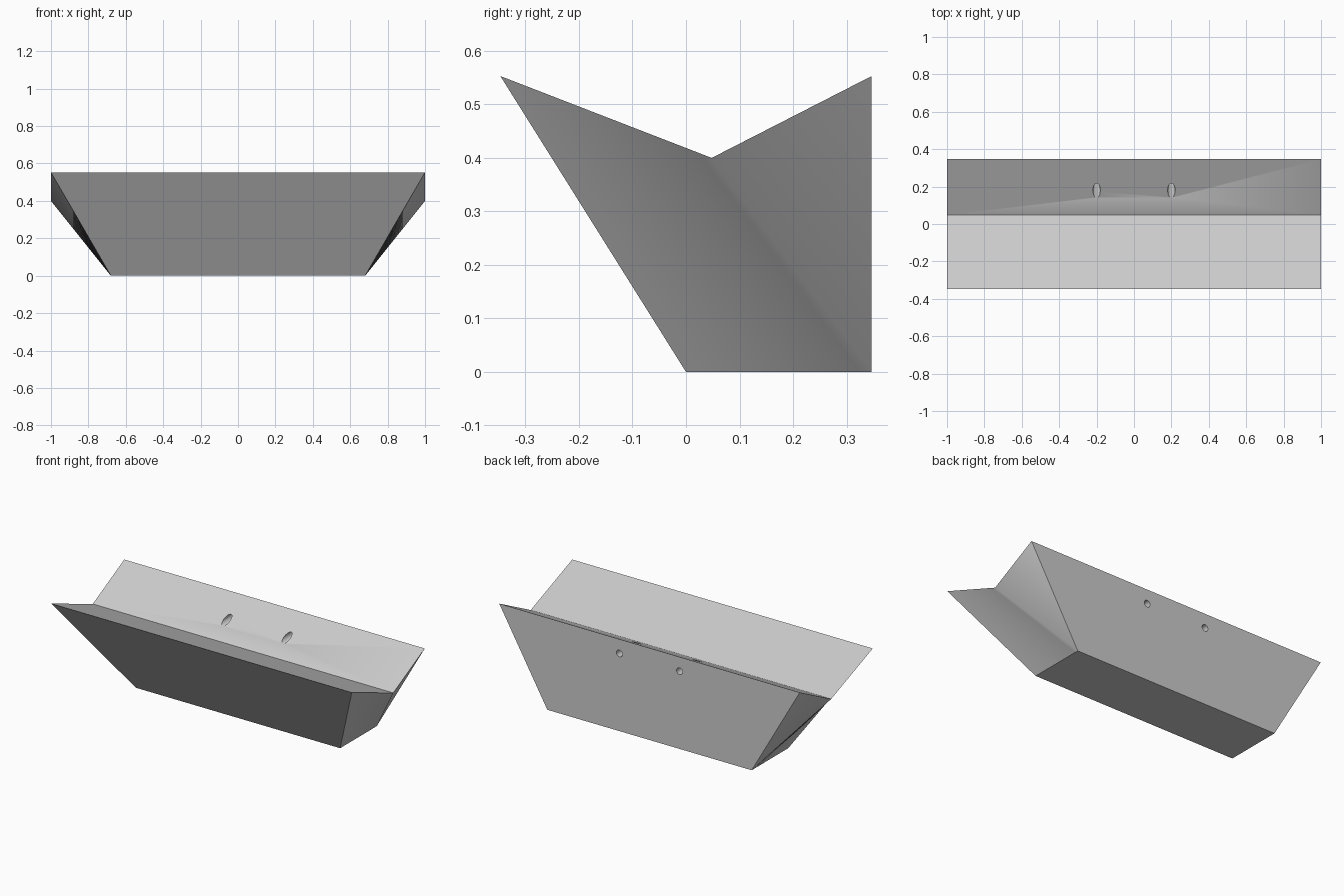
import bpy, bmesh, math
from mathutils import Vector

if "Cube" in bpy.data.objects:
    bpy.data.objects.remove(bpy.data.objects["Cube"])

TOP, VALLEY_Z, DEPTH, FOOT, STRIPS = 0.553, 0.40, 0.347, 0.68, 16

grey = bpy.data.materials.new("plain grey")
grey.use_nodes = True
colour = (0.6, 0.6, 0.6, 1)
grey.diffuse_color = colour
grey.node_tree.nodes["Principled BSDF"].inputs["Base Color"].default_value = colour

# V-topped ledge whose ends are ruled between the front slope and the base
bm = bmesh.new()


def end_points(side):
    front_top = Vector((side, -DEPTH, TOP))
    valley = Vector((side, 0.048, VALLEY_Z))
    base_front = Vector((side * FOOT, 0, 0))
    base_back = Vector((side * FOOT, DEPTH, 0))
    steps = [i / STRIPS for i in range(STRIPS + 1)]
    upper = [bm.verts.new(front_top.lerp(valley, s)) for s in steps]
    lower = [bm.verts.new(base_front.lerp(base_back, s)) for s in steps]
    back_top = bm.verts.new((side, DEPTH, TOP))
    for i in range(STRIPS):
        bm.faces.new((upper[i], upper[i + 1], lower[i + 1], lower[i]))
    bm.faces.new((upper[-1], back_top, lower[-1]))
    return upper, lower, back_top


up_r, low_r, back_r = end_points(-1)
up_l, low_l, back_l = end_points(1)
bm.faces.new(up_r + up_l[::-1])                            # front slope
bm.faces.new(low_r + low_l[::-1])                          # base
bm.faces.new((up_r[-1], up_l[-1], back_l, back_r))         # back slope
bm.faces.new((up_r[0], up_l[0], low_l[0], low_r[0]))       # front
bm.faces.new((back_r, back_l, low_l[-1], low_r[-1]))       # back
bmesh.ops.recalc_face_normals(bm, faces=bm.faces)
mesh = bpy.data.meshes.new("ledge")
bm.to_mesh(mesh)
bm.free()
ledge = bpy.data.objects.new("ledge", mesh)
bpy.context.collection.objects.link(ledge)
mesh.materials.append(grey)

# Two round screw holes drilled through the back slope
for x in (-0.2, 0.2):
    bpy.ops.mesh.primitive_cylinder_add(vertices=32, radius=0.02, depth=0.5,
                                        location=(x, 0.25, 0.467),
                                        rotation=(math.pi / 2, 0, 0))
    drill = bpy.context.object
    drill.name = "hole_cutter"
    drill.hide_render = True
    drill.data.materials.append(grey)
    bpy.context.view_layer.objects.active = ledge
    cut = ledge.modifiers.new("screw_hole", "BOOLEAN")
    cut.operation = "DIFFERENCE"
    cut.solver = "EXACT"
    cut.object = drill
    bpy.ops.object.modifier_apply(modifier=cut.name)
    bpy.data.objects.remove(drill)

bpy.ops.object.select_all(action="DESELECT")
ledge.select_set(True)
bpy.context.view_layer.objects.active = ledge
bpy.ops.object.shade_smooth_by_angle(angle=math.radians(30))
